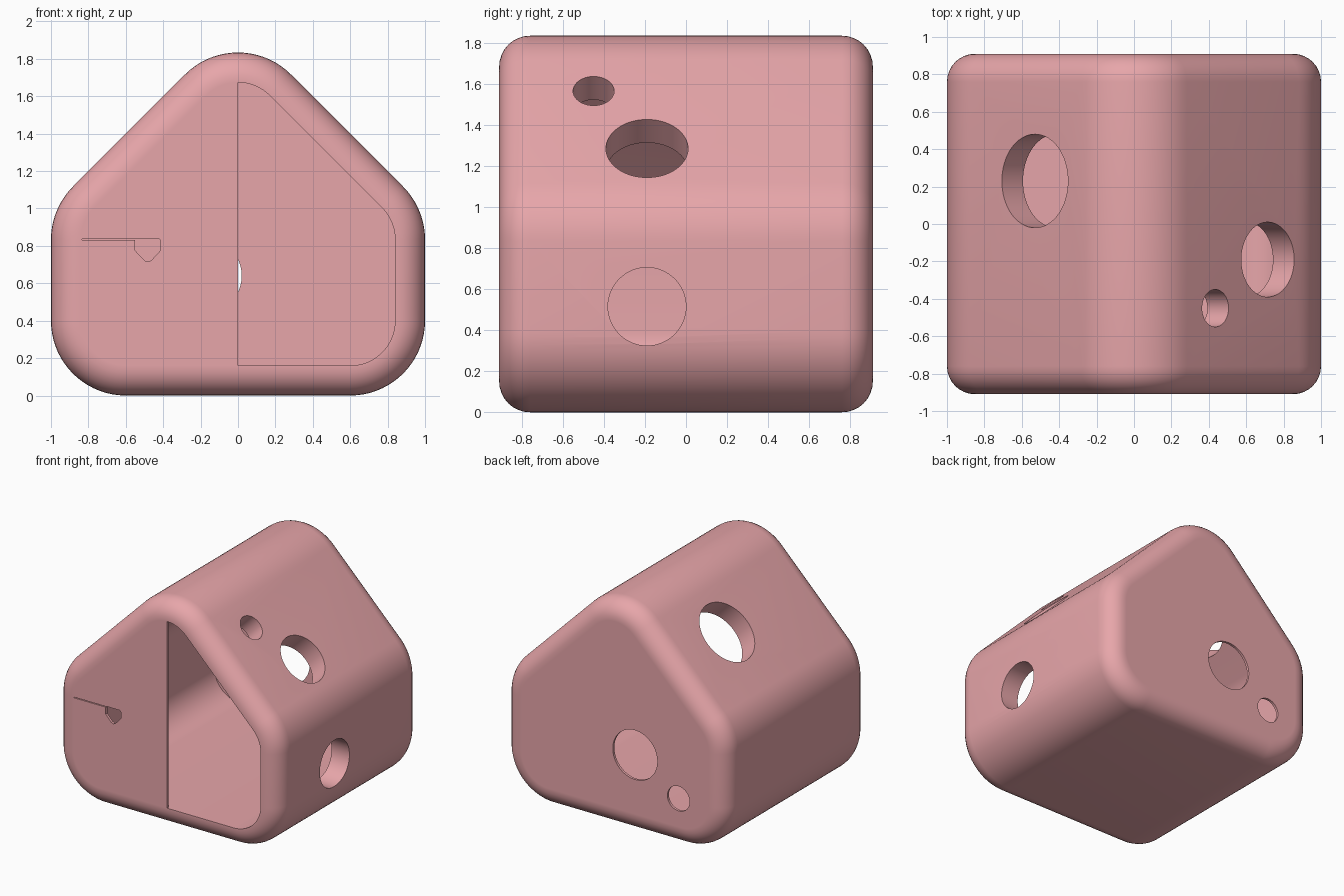
import bpy, bmesh
from math import pi, sin, cos, radians
from mathutils import Vector

if "Cube" in bpy.data.objects:
    bpy.data.objects.remove(bpy.data.objects["Cube"])

pink = bpy.data.materials.new("pink")
pink.diffuse_color = (0.80, 0.38, 0.40, 1)
pink.use_nodes = True
pink.node_tree.nodes["Principled BSDF"].inputs["Base Color"].default_value = pink.diffuse_color

# Rounded house outline: arc centre x, z, start angle, end angle
CORNERS = [(0.6, 0.4, -90, 0), (0.6, 0.834, 0, 45), (0, 1.434, 45, 135),
           (-0.6, 0.834, 135, 180), (-0.6, 0.4, 180, 270)]
R, WALL, FILLET, HALF, SHEET = 0.4, 0.16, 0.15, 0.91, 0.02


def outline(r):
    pts = []
    for cx, cz, a0, a1 in CORNERS:
        n = (a1 - a0) // 5
        for i in range(n + 1):
            a = radians(a0 + (a1 - a0) * i / n)
            pts.append((cx + r * cos(a), cz + r * sin(a)))
    return pts


def finish(name, bm):
    bmesh.ops.recalc_face_normals(bm, faces=bm.faces)
    me = bpy.data.meshes.new(name)
    bm.to_mesh(me)
    bm.free()
    ob = bpy.data.objects.new(name, me)
    me.materials.append(pink)
    bpy.context.collection.objects.link(ob)
    return ob


def prism(name, pts, y0, y1):
    bm = bmesh.new()
    a = [bm.verts.new((x, y0, z)) for x, z in pts]
    b = [bm.verts.new((x, y1, z)) for x, z in pts]
    bm.faces.new(a)
    bm.faces.new(b[::-1])
    for i in range(len(pts)):
        j = (i + 1) % len(pts)
        bm.faces.new((a[i], a[j], b[j], b[i]))
    return finish(name, bm)


def drill(centre, normal, r):
    bm = bmesh.new()
    q = Vector((0, 0, 1)).rotation_difference(Vector(normal))
    bmesh.ops.create_cone(bm, cap_ends=True, segments=64, radius1=r, radius2=r, depth=0.6)
    bmesh.ops.rotate(bm, verts=bm.verts, matrix=q.to_matrix())
    bmesh.ops.translate(bm, verts=bm.verts, vec=centre)
    return finish("cutter", bm)


def box(x0, x1, z0, z1):
    return prism("cutter", [(x0, z0), (x1, z0), (x1, z1), (x0, z1)], -2, 0)


def cut(ob, cutters):
    bpy.ops.object.select_all(action='DESELECT')
    bpy.context.view_layer.objects.active = ob
    ob.select_set(True)
    for c in cutters:
        c.hide_render = True
        m = ob.modifiers.new("cut", 'BOOLEAN')
        m.operation, m.solver, m.object = 'DIFFERENCE', 'EXACT', c
        bpy.ops.object.modifier_apply(modifier=m.name)
        bpy.data.objects.remove(c)
    bpy.ops.object.shade_smooth_by_angle(angle=radians(30))


# Thick house-shaped tube with rounded front and back rims
steps = [radians(90 * i / 8) for i in range(9)]
edge = HALF - FILLET
rings = [(-HALF, R - WALL)]
rings += [(-edge - FILLET * cos(a), R - FILLET + FILLET * sin(a)) for a in steps]
rings += [(edge + FILLET * sin(a), R - FILLET + FILLET * cos(a)) for a in steps]
rings += [(HALF, R - WALL)]
bm = bmesh.new()
loops = [[bm.verts.new((x, y, z)) for x, z in outline(r)] for y, r in rings]
for k, a in enumerate(loops):
    b = loops[(k + 1) % len(loops)]
    for i in range(len(a)):
        j = (i + 1) % len(a)
        bm.faces.new((a[i], a[j], b[j], b[i]))
shell = finish("house_shell", bm)
cut(shell, [drill((-0.53, 0.23, 1.47), (-1, 0, 1), 0.25),
            drill((0.715, -0.19, 1.285), (1, 0, 1), 0.20),
            drill((0.435, -0.45, 1.565), (1, 0, 1), 0.10),
            drill((1.0, -0.19, 0.515), (1, 0, 0), 0.19)])

# Thin back sheet with two round holes
back = prism("back_panel", outline(R - WALL), HALF - SHEET, HALF)
cut(back, [drill((-0.18, HALF, 0.64), (0, 1, 0), 0.20),
           drill((-0.57, HALF, 0.39), (0, 1, 0), 0.10)])

# Thin front sheet covering the left half, with a slit and a pointed hole
front = prism("front_panel", outline(R - WALL), -HALF, -HALF + SHEET)
hole = [(-0.54, 0.84), (-0.55, 0.83), (-0.55, 0.775), (-0.50, 0.722), (-0.482, 0.715),
        (-0.464, 0.722), (-0.415, 0.775), (-0.415, 0.83), (-0.425, 0.84)]
cut(front, [box(0, 1.2, -0.2, 2.2),
            prism("cutter", hole, -1.2, 0),
            box(-0.835, -0.52, 0.832, 0.838)])
